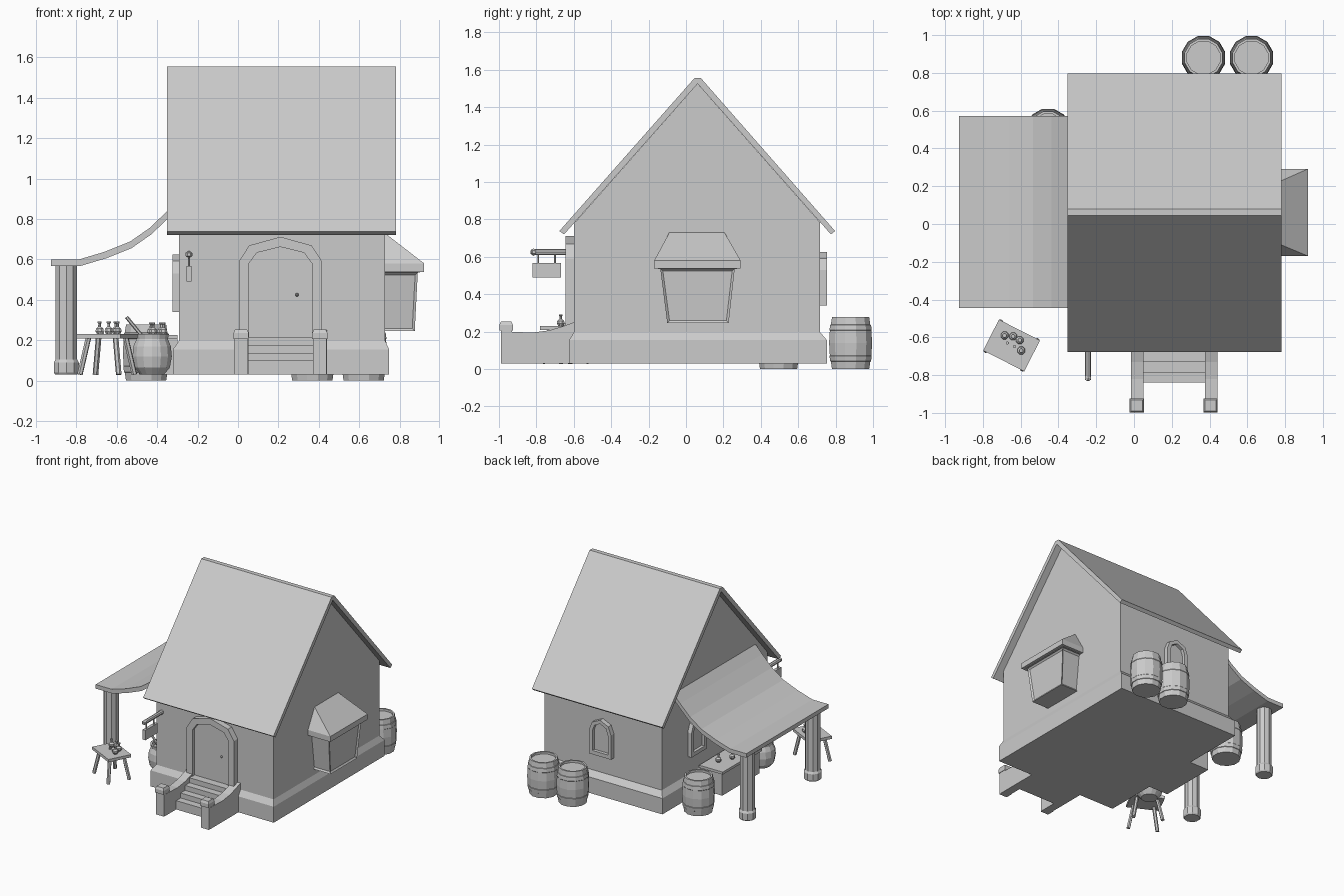
import bpy, bmesh, math
from mathutils import Vector, Matrix

if "Cube" in bpy.data.objects:
    bpy.data.objects.remove(bpy.data.objects["Cube"])


def finish(name, bm):
    bmesh.ops.recalc_face_normals(bm, faces=bm.faces[:])
    me = bpy.data.meshes.new(name)
    bm.to_mesh(me)
    bm.free()
    ob = bpy.data.objects.new(name, me)
    bpy.context.collection.objects.link(ob)
    return ob


def prism(name, pts, axis, a, b):
    """Extrude a 2D outline along x (outline is y,z) or y (outline is x,z)."""
    bm = bmesh.new()
    co = (lambda t, p: (t, p[0], p[1])) if axis == 'x' else (lambda t, p: (p[0], t, p[1]))
    lo = [bm.verts.new(co(a, p)) for p in pts]
    hi = [bm.verts.new(co(b, p)) for p in pts]
    bm.faces.new(lo)
    bm.faces.new(hi)
    n = len(pts)
    for i in range(n):
        j = (i + 1) % n
        bm.faces.new((lo[i], lo[j], hi[j], hi[i]))
    return finish(name, bm)


def box(name, x0, x1, y0, y1, z0, z1):
    return prism(name, [(x0, z0), (x1, z0), (x1, z1), (x0, z1)], 'y', y0, y1)


def hull(name, rects, inset=0):
    """Convex solid through horizontal rectangles (x0, x1, y0, y1, z)."""
    bm = bmesh.new()
    for x0, x1, y0, y1, z in rects:
        for x in {x0, x1}:
            for y in (y0, y1):
                bm.verts.new((x, y, z))
    bmesh.ops.convex_hull(bm, input=bm.verts[:])
    bmesh.ops.dissolve_limit(bm, angle_limit=0.02, verts=bm.verts[:], edges=bm.edges[:])
    bm.normal_update()
    if inset:
        sides = [f for f in bm.faces if abs(f.normal.z) < .7 and f.normal.x > -.5]
        bmesh.ops.inset_individual(bm, faces=sides, thickness=inset, depth=-.01)
    return finish(name, bm)


def lathe(name, prof, n, loc):
    """Turn an (r, z) profile that starts and ends on the axis."""
    bm = bmesh.new()
    rings = []
    for r, z in prof:
        k = n if r > 0 else 1
        rings.append([bm.verts.new((loc[0] + r * math.cos(2 * math.pi * (i + .5) / n),
                                    loc[1] + r * math.sin(2 * math.pi * (i + .5) / n),
                                    loc[2] + z)) for i in range(k)])
    for a, b in zip(rings, rings[1:]):
        for i in range(n):
            j = (i + 1) % n
            q = [a[i % len(a)], a[j % len(a)], b[j % len(b)], b[i % len(b)]]
            bm.faces.new(list(dict.fromkeys(q)))
    return finish(name, bm)


def rod(name, p, q, r, n=6):
    p, q = Vector(p), Vector(q)
    bm = bmesh.new()
    m = Matrix.Translation((p + q) / 2) @ (q - p).to_track_quat('Z', 'Y').to_matrix().to_4x4()
    bmesh.ops.create_cone(bm, cap_ends=True, segments=n, radius1=r, radius2=r,
                          depth=(q - p).length, matrix=m)
    return finish(name, bm)


def arch(c, w, z0, zs, zt):
    h = zt - zs
    return [(c - w, z0), (c - w, zs), (c - .75 * w, zs + .65 * h), (c, zt),
            (c + .75 * w, zs + .65 * h), (c + w, zs), (c + w, z0)]


def arch_frame(name, c, w, z0, zs, zt, t, axis, a, b):
    return prism(name, arch(c, w, z0, zs, zt) + arch(c, w - t, z0, zs - t * .2, zt - t)[::-1], axis, a, b)


# House body, stone foundation and roof
hull("foundation", [(-.322, .748, -.625, .753, .03), (-.322, .748, -.625, .753, .155),
                    (-.292, .728, -.598, .716, .198)])
prism("walls", [(-.598, .15), (.716, .15), (.716, .785), (.062, 1.525), (-.598, .779)], 'x', -.292, .728)
prism("roof", [(-.677, .738), (.045, 1.555), (.08, 1.555), (.797, .738), (.775, .72),
               (.062, 1.525), (-.652, .72)], 'x', -.351, .782)

# Arched door
arch_frame("door_frame", .21, .206, .18, .59, .712, .05, 'y', -.645, -.59)
prism("door", arch(.21, .158, .18, .58, .664), 'y', -.615, -.59)
lathe("door_knob", [(0, -.01), (.009, -.004), (.009, .004), (0, .01)], 8, (.292, -.622, .425))

# Arched windows on the back and left walls
for side, c, axis, wall, out in (("back", .22, 'y', .71, .753), ("left", .3, 'x', -.285, -.325)):
    arch_frame(side + "_window_frame", c, .095, .36, .53, .625, .028, axis, wall, out)
    prism(side + "_window_pane", arch(c, .07, .36, .527, .6), axis, wall, wall + (out - wall) * .4)
    prism(side + "_window_sill", [(c - .095, .34), (c + .095, .34), (c + .095, .37), (c - .095, .37)],
          axis, wall, out)

# Bay window on the right wall
hull("bay_window", [(.7, .875, -.1, .228, .245), (.7, .89, -.137, .26, .535)], .018)
hull("bay_trim", [(.7, .9, -.15, .272, .535), (.7, .9, -.15, .272, .56)])
hull("bay_roof", [(.7, .922, -.17, .292, .537), (.7, .922, -.17, .292, .58),
                  (.7, .728, -.089, .206, .73)])

# Front steps with side walls and posts
for i in range(4):
    box("step", .045, .376, -.84 + i * .055, -.59, .03, .099 + i * .039)
rail = [(-.97, .03), (-.6, .03), (-.6, .25), (-.66, .228), (-.73, .207), (-.82, .195), (-.97, .2)]
for x in (.015, .405):
    prism("stair_wall", rail, 'x', x - .03, x + .036)
    box("stair_post", x - .034, x + .034, -.99, -.93, .03, .205)
    hull("stair_post_cap", [(x - .038, x + .038, -.998, -.925, .205),
                            (x - .038, x + .038, -.998, -.925, .235),
                            (x - .03, x + .03, -.99, -.933, .253)])

# Side awning and its pillars
top = [(-.926, .6), (-.787, .6), (-.66, .638), (-.535, .688), (-.436, .757), (-.35, .84), (-.28, .915)]
prism("awning", top + [(x + (.008 if i else 0), z - .032) for i, (x, z) in enumerate(top)][::-1],
      'y', -.446, .573)
for y in (-.36, .45):
    lathe("awning_pillar", [(0, .03), (.058, .03), (.065, .04), (.065, .09), (.056, .105),
                            (.056, .575), (0, .575)], 10, (-.85, y, 0))

# Barrels with hoops and sunken lids
barrel = [(0, 0), (.103, 0), (.109, .04), (.113, .042), (.117, .07), (.115, .073), (.119, .14),
          (.115, .205), (.117, .208), (.113, .236), (.109, .238), (.103, .277), (.09, .277),
          (.09, .26), (0, .26)]
for x, y in ((.368, .88), (.622, .88), (-.455, .495)):
    lathe("barrel", barrel, 12, (x, y, 0))

# Hanging sign
rod("sign_bracket", (-.243, -.59, .625), (-.243, -.825, .625), .016, 8)
lathe("sign_bracket_knob", [(0, -.02), (.018, -.008), (.018, .008), (0, .02)], 8, (-.243, -.815, .625))
box("sign_board", -.255, -.231, -.82, -.668, .49, .568)
for y in (-.79, -.7):
    rod("sign_hook", (-.243, y, .56), (-.243, y, .62), .005)

# Cauldron with a ladle
lathe("cauldron", [(0, .03), (.06, .03), (.09, .065), (.1, .12), (.095, .17), (.08, .205), (.085, .23),
                   (.07, .23), (.068, .2), (0, .2)], 14, (-.425, -.335, 0))
rod("ladle", (-.45, -.335, .19), (-.552, -.335, .315), .009)

# Potions
flask = [(0, 0), (.014, 0), (.022, .014), (.02, .027), (.008, .037), (.007, .052), (.011, .055),
         (.011, .062), (0, .062)]
for x, y, z in ((-.685, -.59, .23), (-.64, -.595, .23), (-.605, -.615, .23), (-.597, -.67, .23),
                (-.42, -.15, .225), (-.37, -.06, .225), (-.43, .04, .225), (-.38, .14, .225)):
    lathe("potion", flask, 8, (x, y, z))
for x, y in ((-.67, -.63), (-.632, -.648)):
    lathe("cork", [(0, 0), (.009, 0), (.009, .014), (0, .014)], 6, (x, y, .23))

# Display counter under the awning
box("counter", -.49, -.3, -.21, .25, .03, .205)
box("counter_top", -.505, -.3, -.225, .265, .205, .225)

# Small angled table with splayed legs
table = [box("table_top", -.122, .122, -.092, .092, .208, .23)]
for sx in (-1, 1):
    for sy in (-1, 1):
        table.append(rod("table_leg", (sx * .075, sy * .055, .215), (sx * .108, sy * .085, .03), .014))
for ob in table:
    ob.matrix_world = Matrix.Translation((-.648, -.643, 0)) @ Matrix.Rotation(math.radians(-27), 4, 'Z')
